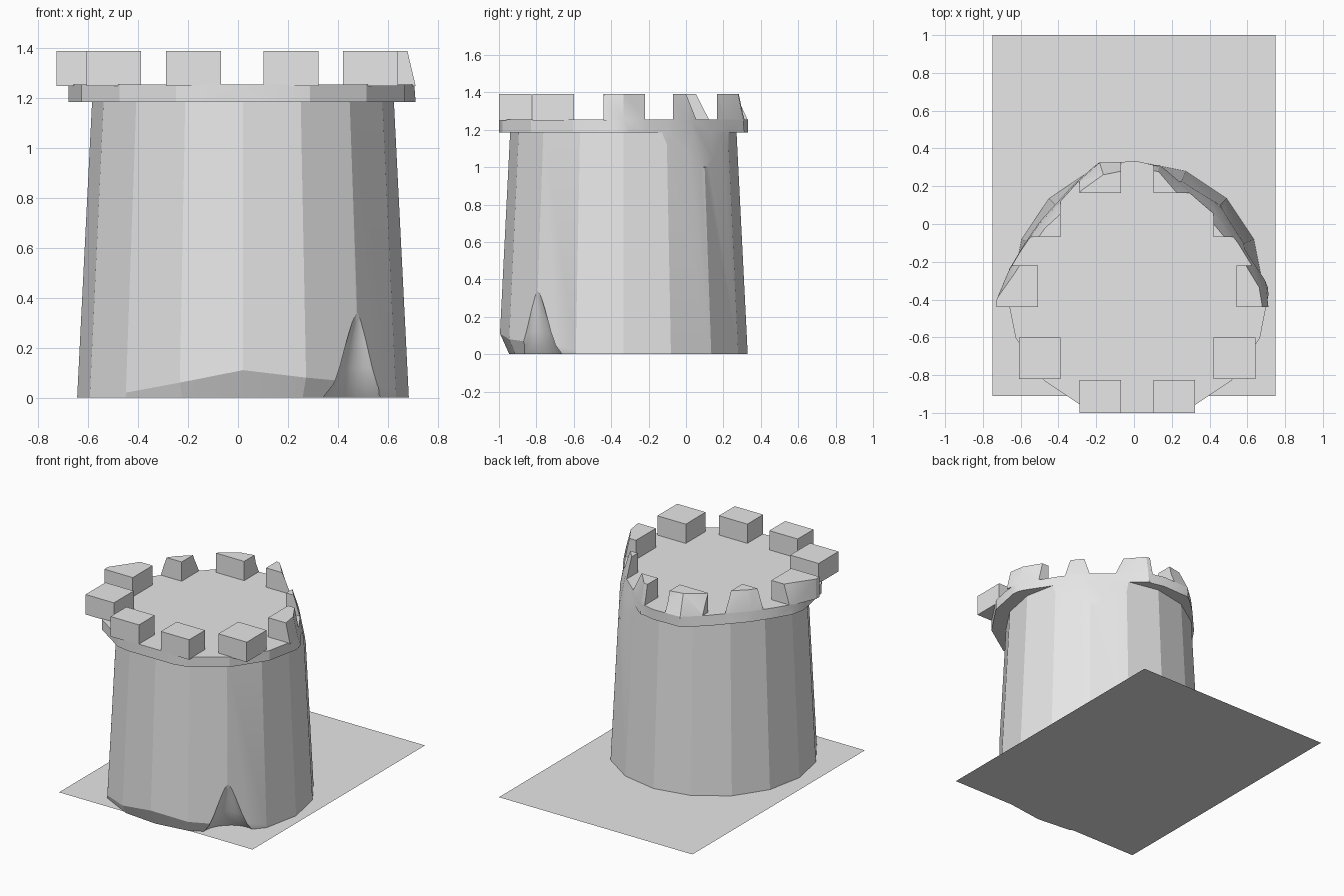
import bpy, bmesh
from math import sin, cos, radians
from mathutils import Vector

if "Cube" in bpy.data.objects:
    bpy.data.objects.remove(bpy.data.objects["Cube"])

stone = bpy.data.materials.new("stone_grey")
stone.use_nodes = True
GREY = (0.8, 0.8, 0.8, 1)
stone.diffuse_color = GREY
stone.node_tree.nodes["Principled BSDF"].inputs["Base Color"].default_value = GREY

CX, CY = 0.02, -0.335      # tower axis
SIDES = 16
FRONT, BACK = -1.0, 0.332  # flat limits of the tower


def polar(angle, r, z):
    a = radians(angle)
    return Vector((CX + r * cos(a), CY + r * sin(a), z))


def loft(name, rings):
    """Closed solid skinned through rings of equal point count."""
    bm = bmesh.new()
    loops = [[bm.verts.new(p) for p in ring] for ring in rings]
    n = len(loops[0])
    for low, high in zip(loops, loops[1:]):
        for i in range(n):
            j = (i + 1) % n
            bm.faces.new((low[i], low[j], high[j], high[i]))
    bm.faces.new(loops[0][::-1])
    bm.faces.new(loops[-1])
    bmesh.ops.recalc_face_normals(bm, faces=bm.faces)
    mesh = bpy.data.meshes.new(name)
    bm.to_mesh(mesh)
    bm.free()
    mesh.materials.append(stone)
    ob = bpy.data.objects.new(name, mesh)
    bpy.context.collection.objects.link(ob)
    return ob


def select(ob):
    bpy.ops.object.select_all(action="DESELECT")
    ob.select_set(True)
    bpy.context.view_layer.objects.active = ob


def boolean(ob, cutter, operation):
    mod = ob.modifiers.new("cut", "BOOLEAN")
    mod.operation = operation
    mod.solver = "EXACT"
    mod.object = cutter
    select(ob)
    bpy.ops.object.modifier_apply(modifier=mod.name)


# Weathered outline of the crown: angle, radius at low / deck / top height
outline = [
    (-20, .9, .9, .9), (-9, .72, .70, .665), (0, .71, .68, .64),
    (12, .67, .61, .58), (24, .63, .58, .54), (40, .613, .565, .52),
    (55, .613, .56, .52), (68, .625, .59, .54), (80, .68, .65, .62),
    (90, .72, .68, .63), (107, .70, .69, .62), (120, .66, .64, .59),
    (135, .64, .61, .56), (148, .64, .62, .58), (163, .66, .65, .61),
    (173, .70, .69, .65), (185, .76, .75, .75), (195, .9, .9, .9),
]
outline += [(a, .9, .9, .9) for a in range(210, 335, 15)]


def clip_ring(column, z):
    ring = []
    for row in outline:
        p = polar(row[0], row[column] if column else .9, z)
        p.y = min(max(p.y, FRONT), BACK)
        ring.append(p)
    return ring


weather_clip = loft("weather_clip", [
    clip_ring(0, -.1), clip_ring(0, .97), clip_ring(1, 1.0),
    clip_ring(2, 1.255), clip_ring(3, 1.40)])
bm = bmesh.new()
bm.from_mesh(weather_clip.data)
bmesh.ops.triangulate(bm, faces=bm.faces)
bm.to_mesh(weather_clip.data)
bm.free()

# Tapered wall with the foot worn back along the front
angles = [360 * i / SIDES for i in range(SIDES)]
worn = {247.5: .06, 270: .11, 292.5: .08, 315: .06}
foot, lip, head = [], [], []
for a in angles:
    h = worn.get(a, .02)
    foot.append(polar(a, .665 - (.5 * h if a in worn else 0), 0))
    lip.append(polar(a, .665 - .05 * h, h))
    head.append(polar(a, .605, 1.19))
wall = loft("tower_wall", [foot, lip, head])

# Pointed hollow at the foot, front left corner
hollow_mid = polar(-45, .665, 0)
out = Vector((cos(radians(-45)), sin(radians(-45)), 0))
side = Vector((-out.y, out.x, 0))
hollow_rings = []
for z, s in ((-.05, 1.2), (0, 1), (.05, .76), (.12, .58), (.22, .38), (.3, .22), (.38, .04)):
    hollow_rings.append([
        hollow_mid + out * .13 * s * cos(radians(t))
        + side * .17 * s * sin(radians(t)) + Vector((0, 0, z))
        for t in range(0, 360, 15)])
hollow = loft("hollow_cutter", hollow_rings)
boolean(wall, hollow, "DIFFERENCE")

# Projecting deck slab
deck = loft("deck_slab", [[polar(a, .70, z) for a in angles] for z in (1.185, 1.255)])
parts = [wall, deck]

# Ten battlement blocks in mirrored pairs, axis-aligned
W = .22
for label, dx, dy in (("front", .195, -.60), ("front_side", .515, -.375),
                      ("middle", .635, .005), ("back_side", .515, .375),
                      ("back", .195, .61)):
    for word, s in (("left", 1), ("right", -1)):
        x, y = CX - .003 + s * dx, CY + dy
        corners = [(x + i * W / 2, y + j * W / 2) for i, j in
                   ((-1, -1), (1, -1), (1, 1), (-1, 1))]
        parts.append(loft(f"battlement_{label}_{word}",
                          [[(px, py, z) for px, py in corners] for z in (1.25, 1.39)]))

# Wear the upper parts back, then shade
for ob in parts:
    boolean(ob, weather_clip, "INTERSECT")
    select(ob)
    bpy.ops.object.shade_smooth_by_angle(angle=radians(20))
for cutter in (hollow, weather_clip):
    bpy.data.objects.remove(cutter)

# Ground sheet
mesh = bpy.data.meshes.new("ground_sheet")
mesh.from_pydata([(-.75, -.91, 0), (.75, -.91, 0), (.75, 1, 0), (-.75, 1, 0)],
                 [], [(0, 1, 2, 3)])
mesh.materials.append(stone)
bpy.context.collection.objects.link(bpy.data.objects.new("ground_sheet", mesh))
